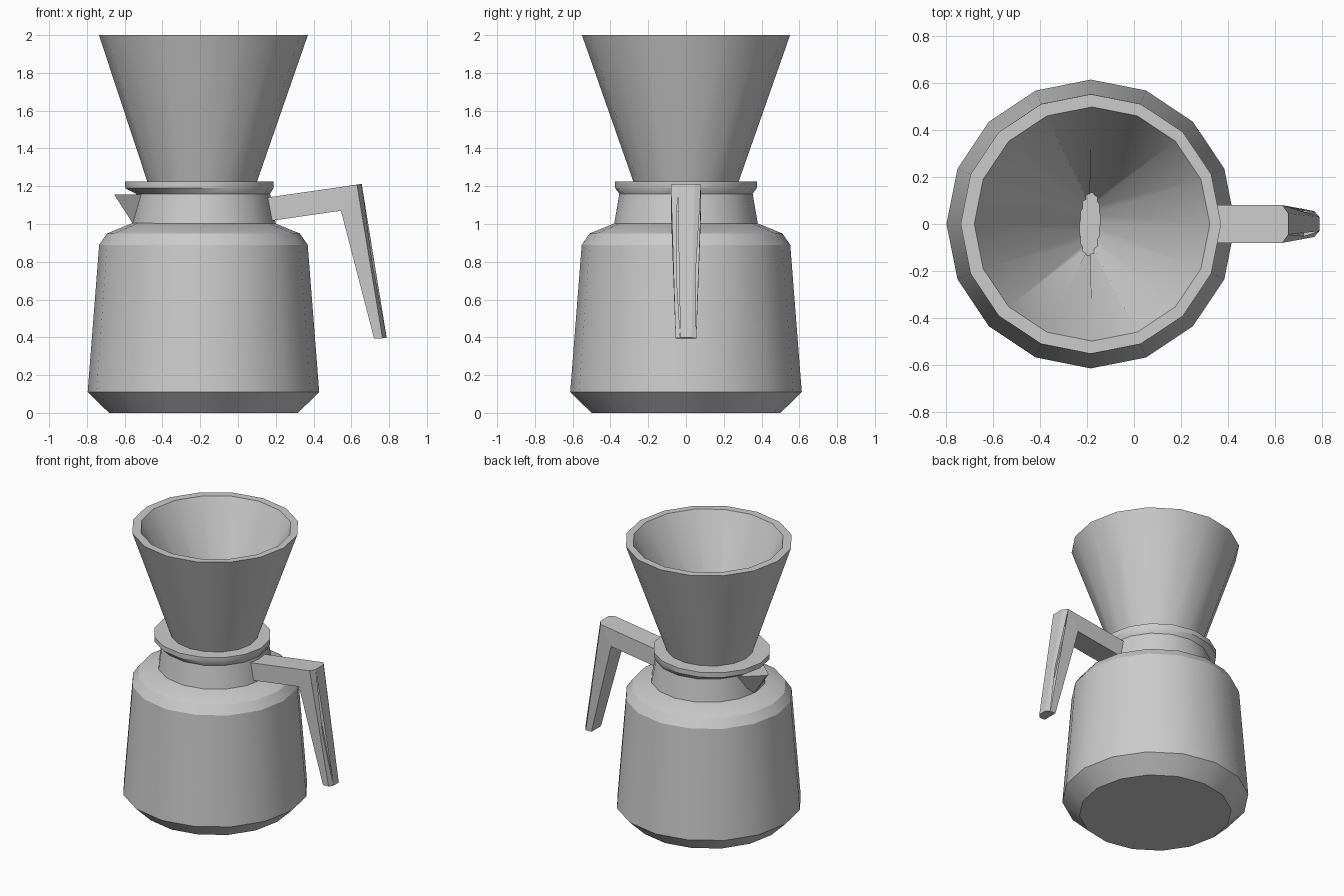
import bpy, bmesh
from math import sin, cos, pi, radians

cube = bpy.data.objects.get("Cube")
if cube:
    bpy.data.objects.remove(cube, do_unlink=True)

grey = bpy.data.materials.new("plain grey")
grey.use_nodes = True
colour = (0.6, 0.6, 0.6, 1)
grey.diffuse_color = colour
grey.node_tree.nodes["Principled BSDF"].inputs["Base Color"].default_value = colour

SIDES = 16
AXIS = -0.183


def finish(name, bm, smooth=True):
    bmesh.ops.remove_doubles(bm, verts=bm.verts, dist=0.0005)
    bmesh.ops.recalc_face_normals(bm, faces=bm.faces)
    mesh = bpy.data.meshes.new(name)
    bm.to_mesh(mesh)
    bm.free()
    mesh.materials.append(grey)
    obj = bpy.data.objects.new(name, mesh)
    bpy.context.collection.objects.link(obj)
    if smooth:
        bpy.ops.object.select_all(action="DESELECT")
        obj.select_set(True)
        bpy.context.view_layer.objects.active = obj
        bpy.ops.object.shade_smooth_by_angle(angle=radians(28))
    return obj


def lathe(name, rings, cap_end=True):
    """Rings are (z, x radius, y radius, centre x), joined in order."""
    bm = bmesh.new()
    loops = []
    for z, rx, ry, cx in rings:
        angles = [2 * pi * i / SIDES for i in range(SIDES)]
        loops.append([bm.verts.new((cx + rx * cos(a), ry * sin(a), z)) for a in angles])
    for low, high in zip(loops, loops[1:]):
        for i in range(SIDES):
            j = (i + 1) % SIDES
            bm.faces.new((low[i], low[j], high[j], high[i]))
    bm.faces.new(loops[0])
    if cap_end:
        bm.faces.new(loops[-1])
    return finish(name, bm)


def mirrored_solid(name, points, sides, bridges):
    """Points have y >= 0; sides are mirrored, bridges span both halves."""
    bm = bmesh.new()
    left = {k: bm.verts.new(p) for k, p in points.items()}
    right = {k: bm.verts.new((p[0], -p[1], p[2])) for k, p in points.items()}
    for keys in sides:
        bm.faces.new([left[k] for k in keys])
        bm.faces.new([right[k] for k in reversed(keys)])
    for keys in bridges:
        bm.faces.new([left[k] for k in keys] + [right[k] for k in reversed(keys)])
    return finish(name, bm, smooth=False)


# Pot body with chamfered foot and sloping shoulder
body = [(0, 0.5), (0.11, 0.613), (0.89, 0.552), (0.95, 0.51), (1.005, 0.375)]
lathe("pot_body", [(z, r, r, AXIS) for z, r in body])

# Neck and overhanging rim
lathe("neck_and_rim", [
    (0.99, 0.382, 0.382, -0.18),
    (1.16, 0.355, 0.353, -0.185),
    (1.19, 0.393, 0.375, -0.205),
    (1.225, 0.393, 0.375, -0.205),
])

# Funnel: outer wall, flat lip, inner wall narrowing to a slit
lathe("funnel", [
    (1.2, 0.282, 0.27, -0.19),
    (2, 0.553, 0.551, AXIS),
    (2, 0.5, 0.497, -0.178),
    (1.15, 0, 0.1, -0.188),
], cap_end=False)

# Handle: box-section arm, then a tapering grip with bevelled outer corners
mirrored_solid("handle", {
    "a": (0.14, 0.08, 1.138), "b": (0.14, 0.08, 1.012),
    "c": (0.545, 0.08, 1.07), "d": (0.63, 0.08, 1.208), "e": (0.655, 0.045, 1.212),
    "f": (0.72, 0.055, 0.395), "g": (0.765, 0.055, 0.395), "h": (0.787, 0.03, 0.398),
}, ["abcd", "dcfg", "degh"], ["ab", "bc", "cf", "fgh", "he", "eda"])

# Pouring spout under the rim
mirrored_solid("spout", {
    "tip": (-0.655, 0.012, 1.155),
    "side": (-0.5, 0.15, 1.155),
    "base": (-0.555, 0.012, 1.0),
    "root": (-0.48, 0.1, 1.0),
}, [("tip", "side", "root", "base")],
    [("tip", "side"), ("side", "root"), ("root", "base"), ("base", "tip")])
